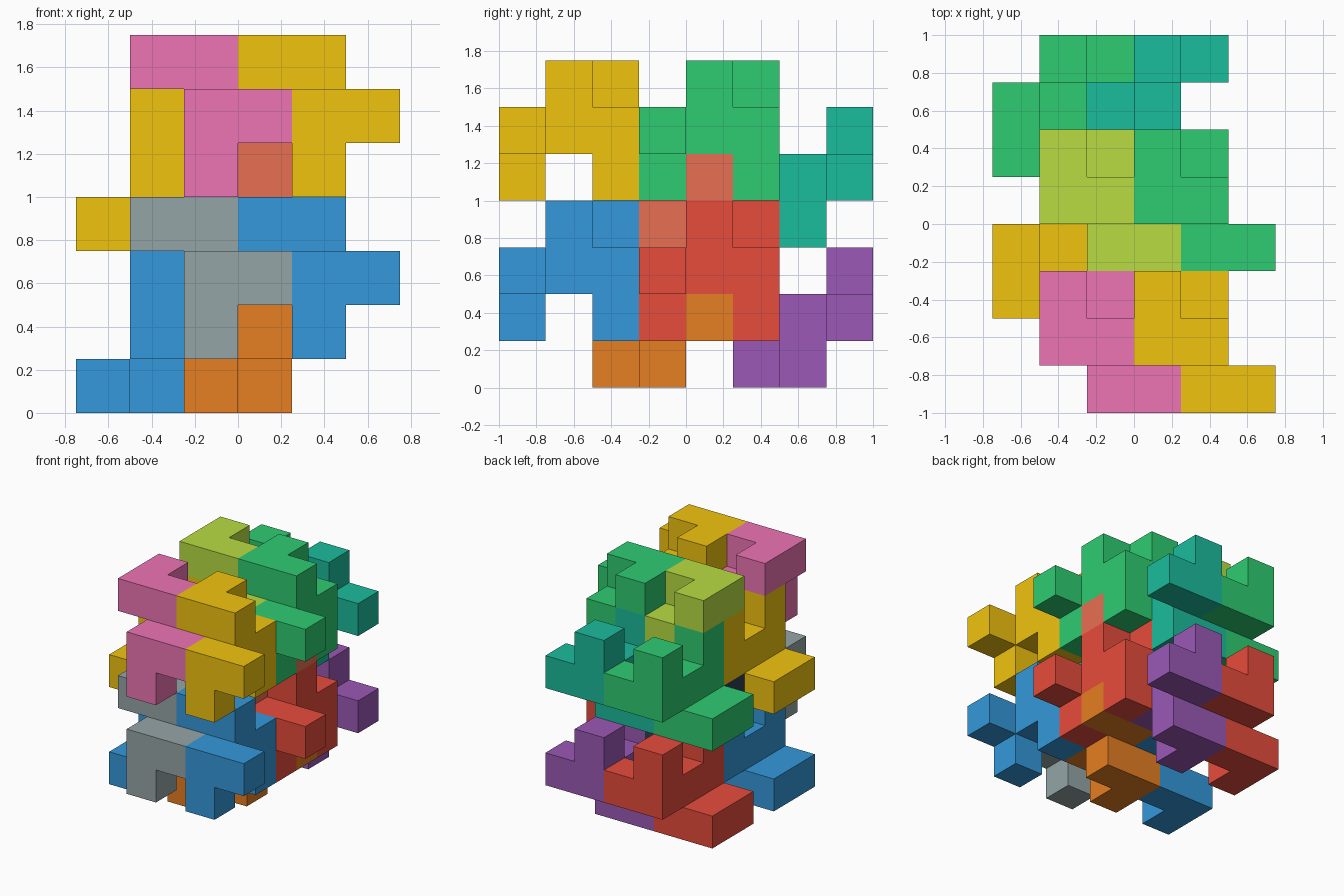
import bpy, bmesh
from mathutils import Vector

if "Cube" in bpy.data.objects:
    bpy.data.objects.remove(bpy.data.objects["Cube"])

CELL = 0.25
# Nine-cube piece, given as cell offsets from its centre cube
PIECE = [(0, 0, 0), (0, 0, 1), (-1, 0, 1), (-1, 1, 1),
         (0, -1, 0), (1, -1, 0), (0, -1, -1), (0, 1, 0), (0, 1, -1)]
# The partner is the same piece turned half way round the x axis
TURNED = [(x, -y, -z) for x, y, z in PIECE]

PALETTE = {
    "gray": "95a5a6", "blue": "3498db", "navy": "2c3e50", "red": "e74c3c",
    "pink": "ee74b4", "gold": "f1c40f", "lime": "b8dc42", "green": "2ecc71",
    "orange": "e67e22", "purple": "9b59b6", "salmon": "e86f52", "teal": "1abc9c",
}


def linear(c):
    return c / 12.92 if c <= 0.04045 else ((c + 0.055) / 1.055) ** 2.4


def make_material(name, code):
    mat = bpy.data.materials.new(name)
    rgb = [linear(int(code[i:i + 2], 16) / 255) for i in (0, 2, 4)]
    mat.diffuse_color = (*rgb, 1)
    mat.use_nodes = True
    mat.node_tree.nodes["Principled BSDF"].inputs["Base Color"].default_value = mat.diffuse_color
    return mat


MATS = {n: make_material(n, c) for n, c in PALETTE.items()}


def build_piece(name, shape, centre, colour):
    """Outer skin of a group of cubes, flat areas merged."""
    cells = {tuple(a + b for a, b in zip(s, centre)) for s in shape}
    bm = bmesh.new()
    for c in cells:
        mid = Vector(c) + Vector((0.5, 0.5, 0.5))
        for axis in range(3):
            for sign in (-1, 1):
                n = Vector((0, 0, 0))
                n[axis] = sign
                if tuple(int(a + b) for a, b in zip(c, n)) in cells:
                    continue
                u = Vector((0, 0, 0))
                u[(axis + 1) % 3] = 0.5
                v = n.cross(u)
                corners = [mid + n * 0.5 + d for d in (-u - v, u - v, u + v, v - u)]
                bm.faces.new([bm.verts.new((p - Vector((3, 4, 0))) * CELL)
                              for p in corners])
    bmesh.ops.remove_doubles(bm, verts=bm.verts, dist=0.001)
    bmesh.ops.dissolve_limit(bm, angle_limit=0.01, verts=bm.verts, edges=bm.edges)
    mesh = bpy.data.meshes.new(name)
    bm.to_mesh(mesh)
    bm.free()
    mesh.materials.append(MATS[colour])
    bpy.context.collection.objects.link(bpy.data.objects.new(name, mesh))


# Colours by (level, depth): upright left/right, then turned left/right
LAYOUT = {
    ("lower", "front"): ("gray", "blue", "blue", "orange"),
    ("lower", "back"): ("navy", "red", "red", "purple"),
    ("upper", "front"): ("pink", "gold", "gold", "salmon"),
    ("upper", "back"): ("lime", "green", "green", "teal"),
}

# Interlocking stack: two across, two deep, two high, of both orientations
for (level, depth), colours in LAYOUT.items():
    dy = 3 * (depth == "back")
    dz = 3 * (level == "upper")
    for i, side in enumerate(("left", "right")):
        tag = f"{level}_{depth}_{side}"
        build_piece(f"upright_piece_{tag}", PIECE,
                    (2 + 2 * i, 1 + dy, 2 + dz), colours[i])
        build_piece(f"turned_piece_{tag}", TURNED,
                    (1 + 2 * i, 3 + dy, 1 + dz), colours[2 + i])
